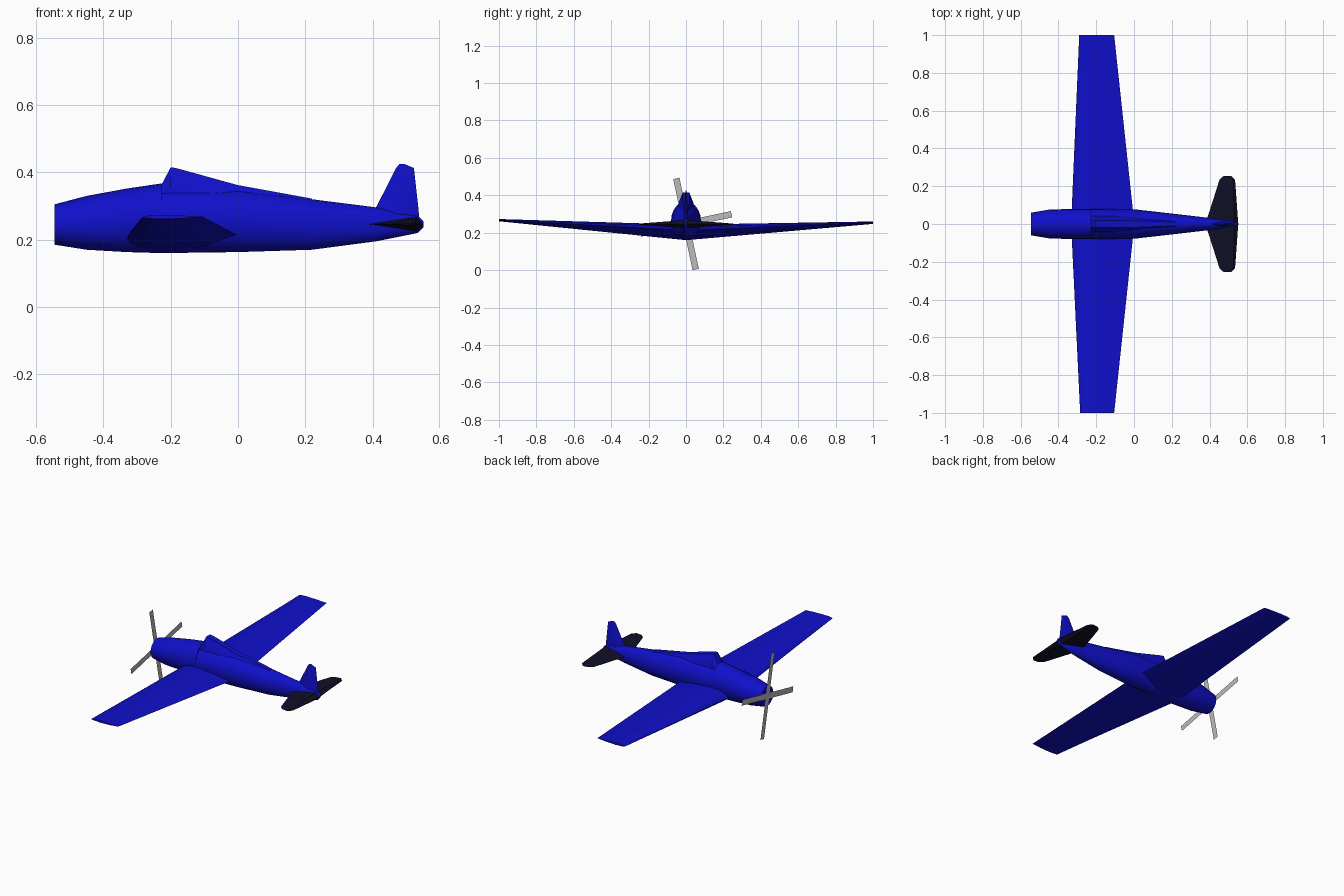
import bpy, bmesh, math
from mathutils import Vector, Matrix

cube = bpy.data.objects.get("Cube")
if cube:
    bpy.data.objects.remove(cube, do_unlink=True)


def material(name, rgb):
    m = bpy.data.materials.new(name)
    m.use_nodes = True
    col = (*rgb, 1)
    m.diffuse_color = col
    m.node_tree.nodes["Principled BSDF"].inputs["Base Color"].default_value = col
    return m


BLUE = material("deep blue", (0.005, 0.005, 0.6))
NAVY = material("black navy", (0.005, 0.005, 0.02))
GREY = material("propeller grey", (0.5, 0.5, 0.5))


def finish(name, bm, mat, smooth=35):
    me = bpy.data.meshes.new(name)
    bm.to_mesh(me)
    bm.free()
    me.materials.append(mat)
    ob = bpy.data.objects.new(name, me)
    bpy.context.collection.objects.link(ob)
    if smooth:
        bpy.ops.object.select_all(action='DESELECT')
        ob.select_set(True)
        bpy.context.view_layer.objects.active = ob
        bpy.ops.object.shade_smooth_by_angle(angle=math.radians(smooth))
    return ob


def loft(name, rings, mat, smooth=35):
    """Skin closed rings of equal point count and cap both ends."""
    bm = bmesh.new()
    vs = [[bm.verts.new(p) for p in r] for r in rings]
    n = len(vs[0])
    for a, b in zip(vs, vs[1:]):
        for i in range(n):
            j = (i + 1) % n
            bm.faces.new((a[i], a[j], b[j], b[i]))
    bm.faces.new(vs[0])
    bm.faces.new(vs[-1])
    bmesh.ops.recalc_face_normals(bm, faces=bm.faces)
    return finish(name, bm, mat, smooth)


def oval(x, low, high, half, sides=20):
    mid, r = (low + high) / 2, (high - low) / 2
    return [(x, half * math.cos(t), mid + r * math.sin(t))
            for t in (2 * math.pi * i / sides for i in range(sides))]


# Fuselage: nose and cowling, then the rear body (x, bottom, top, half width)
nose = [(-0.545, 0.185, 0.305, 0.06), (-0.45, 0.17, 0.33, 0.076),
        (-0.33, 0.163, 0.352, 0.08), (-0.228, 0.16, 0.367, 0.08)]
rear = [(-0.228, 0.16, 0.354, 0.08), (0, 0.163, 0.352, 0.078),
        (0.22, 0.17, 0.32, 0.053), (0.41, 0.195, 0.296, 0.031),
        (0.535, 0.22, 0.27, 0.014), (0.552, 0.238, 0.255, 0.005)]
loft("nose", [oval(*s) for s in nose], BLUE)
loft("rear_fuselage", [oval(*s) for s in rear], BLUE)


# Canopy with sloped windscreen, fairing back into the spine
def hood(x, base, top, half):
    return [(x, y * half, base + (top - base) * h) for y, h in
            ((-1, 0), (-0.9, 0.45), (-0.4, 1), (0.4, 1), (0.9, 0.45), (1, 0))]


loft("canopy", [hood(-0.232, 0.31, 0.355, 0.05), hood(-0.2, 0.31, 0.415, 0.045),
                hood(-0.185, 0.31, 0.413, 0.045), hood(0, 0.3, 0.362, 0.045),
                hood(0.22, 0.29, 0.322, 0.025)], BLUE, 25)

# Wing: airfoil as (chord fraction, height fraction)
AIRFOIL = [(0, 0.5), (0.03, 0.72), (0.15, 0.95), (0.35, 1), (0.7, 0.85), (1, 0.62),
           (0.7, 0.2), (0.35, 0), (0.12, 0.15), (0.03, 0.32)]


def wing_section(y, front, back, low, high):
    return [(front + (back - front) * c, y, low + (high - low) * h) for c, h in AIRFOIL]


loft("wing", [wing_section(-1, -0.285, -0.105, 0.261, 0.273),
              wing_section(0, -0.333, 0.002, 0.16, 0.243),
              wing_section(1, -0.29, -0.105, 0.247, 0.26)], BLUE)


# Tailplane: blunt wedge sections, thickest near the trailing edge
def tail_section(y, front, back, thick):
    peak = front + (back - front) * 0.88
    return [(front, y, 0.246), (peak, y, 0.246 + thick / 2),
            (back, y, 0.246), (peak, y, 0.246 - thick / 2)]


half_tail = [(0.255, 0.475, 0.515, 0.006), (0.235, 0.453, 0.535, 0.008), (0, 0.378, 0.552, 0.044)]
sections = [tail_section(-y, f, b, t) for y, f, b, t in half_tail]
sections += [tail_section(*s) for s in reversed(half_tail[:-1])]
loft("tailplane", sections, NAVY, 25)


# Fin
def fin_section(z, front, back, half):
    mid = (front + back) / 2
    return [(front, 0, z), (mid, half, z), (back, 0, z), (mid, -half, z)]


loft("fin", [fin_section(0.25, 0.386, 0.54, 0.014), fin_section(0.295, 0.41, 0.536, 0.012),
             fin_section(0.413, 0.47, 0.523, 0.004), fin_section(0.425, 0.48, 0.494, 0.002)],
     BLUE, 25)

# Propeller: four flat blades meeting at the hub
bm = bmesh.new()
hub = Vector((-0.547, 0, 0.247))
for k in range(4):
    turn = Matrix.Rotation(math.radians(12 + 90 * k), 3, 'X')
    bm.faces.new([bm.verts.new(hub + turn @ Vector((-0.0005 * k, y, z)))
                  for y, z in ((0, -0.017), (0, 0.017), (0.249, 0.017), (0.249, -0.017))])
finish("propeller", bm, GREY, 0)
